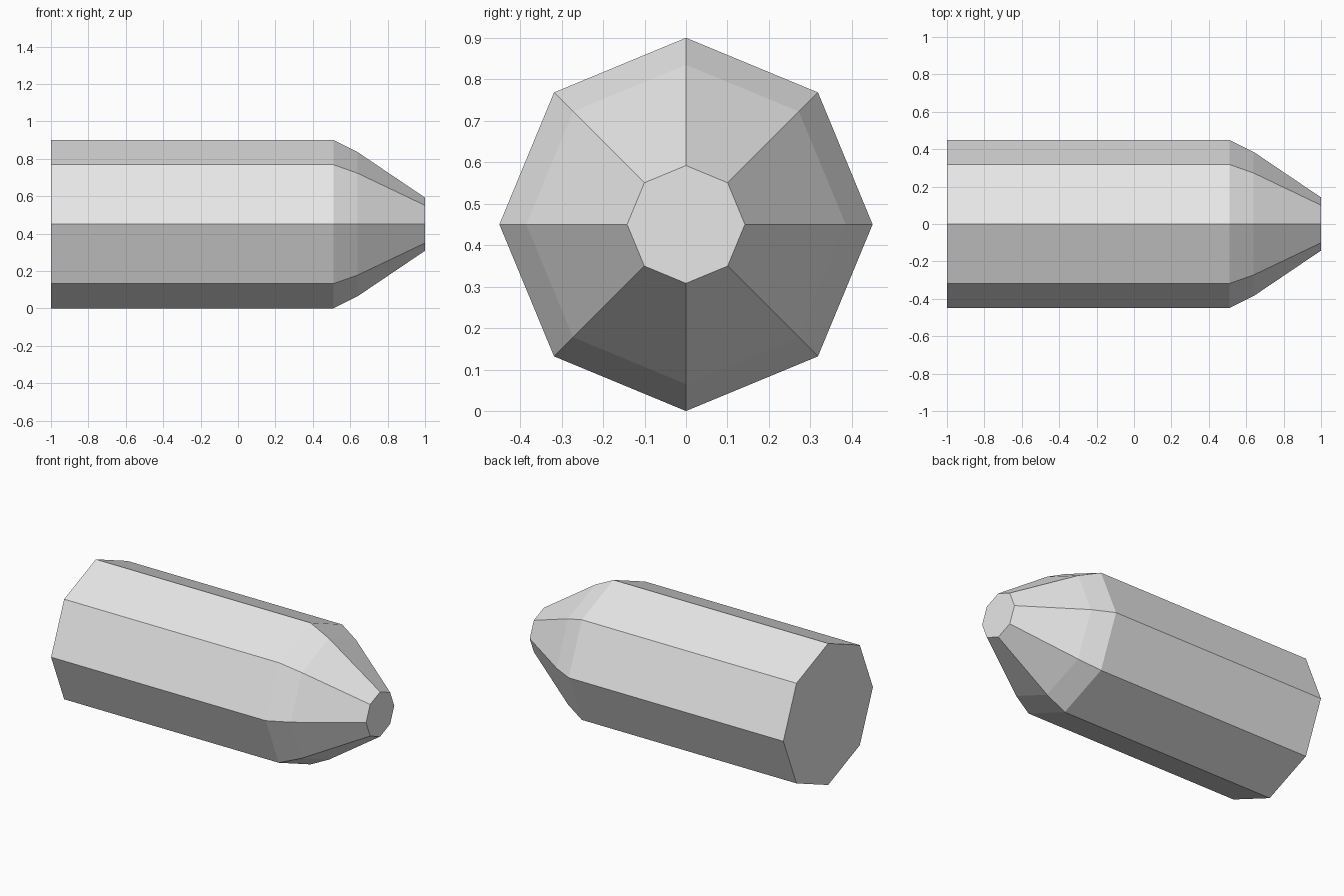
import bpy
import bmesh
from math import cos, sin, tau

SIDES = 8
RADIUS = 0.45

cube = bpy.data.objects.get("Cube")
if cube:
    bpy.data.objects.remove(cube, do_unlink=True)

# Single plain grey material
grey = bpy.data.materials.new("light_grey")
grey.use_nodes = True
colour = (0.8, 0.8, 0.8, 1.0)
grey.diffuse_color = colour
grey.node_tree.nodes["Principled BSDF"].inputs["Base Color"].default_value = colour

# Profile along x: straight body, shoulder bevel, blunt tip (position, radius)
profile = [(-1.0, RADIUS), (0.51, RADIUS), (0.64, 0.385), (1.0, 0.142)]

bm = bmesh.new()
rings = [
    [bm.verts.new((x, r * cos(tau * i / SIDES), RADIUS + r * sin(tau * i / SIDES)))
     for i in range(SIDES)]
    for x, r in profile
]

# Side walls between neighbouring rings
for a, b in zip(rings, rings[1:]):
    for i in range(SIDES):
        j = (i + 1) % SIDES
        bm.faces.new((a[i], a[j], b[j], b[i]))

# Flat end caps
bm.faces.new(rings[0])
bm.faces.new(rings[-1])
bmesh.ops.recalc_face_normals(bm, faces=bm.faces)

mesh = bpy.data.meshes.new("octagonal_bullet")
bm.to_mesh(mesh)
bm.free()
mesh.materials.append(grey)
bullet = bpy.data.objects.new("octagonal_bullet", mesh)
bpy.context.collection.objects.link(bullet)
